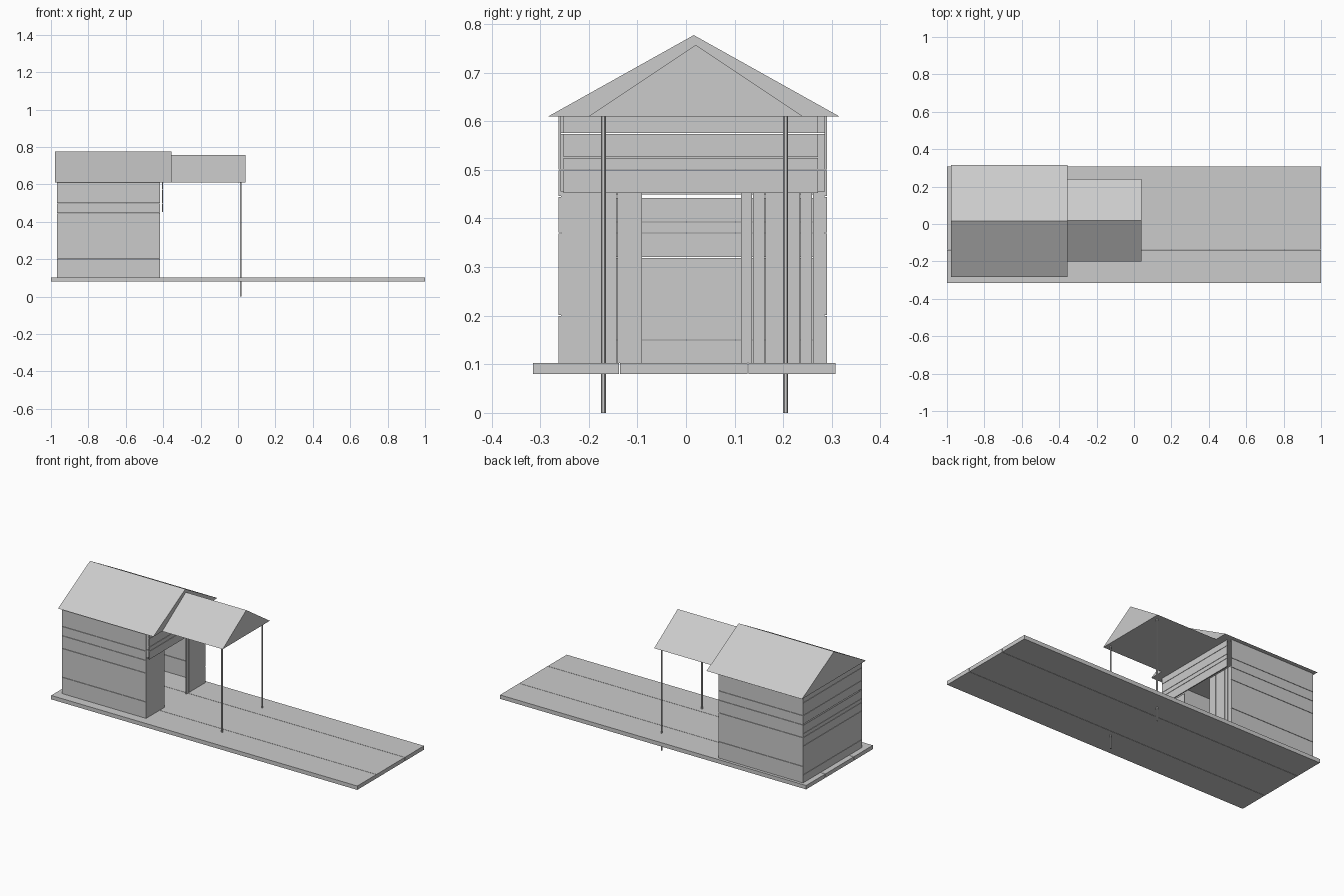
import bpy

if "Cube" in bpy.data.objects:
    bpy.data.objects.remove(bpy.data.objects["Cube"])

GAP = 0.002


def mesh_object(name, verts, faces):
    mesh = bpy.data.meshes.new(name)
    mesh.from_pydata(verts, [], faces)
    mesh.update()
    ob = bpy.data.objects.new(name, mesh)
    bpy.context.collection.objects.link(ob)
    return ob


def box(name, x, y, z):
    verts = [(a, b, c) for a in x for b in y for c in z]
    faces = [(0, 1, 3, 2), (4, 6, 7, 5), (0, 4, 5, 1),
             (2, 3, 7, 6), (0, 2, 6, 4), (1, 5, 7, 3)]
    return mesh_object(name, verts, faces)


def planks(name, x, y, z, axis, cuts):
    """Split a panel into boards along one axis, with fine gaps at the cuts."""
    span = [x, y, z]
    lo, hi = span[axis]
    edges = [lo] + cuts + [hi]
    for i, (a, b) in enumerate(zip(edges, edges[1:])):
        part = list(span)
        part[axis] = (a + (GAP / 2 if i else 0),
                      b - (GAP / 2 if i < len(edges) - 2 else 0))
        box(f"{name}_{i + 1}", *part)


def gable_roof(name, x, y, eave, ridge):
    """Closed triangular prism with its ridge along x."""
    mid = (y[0] + y[1]) / 2
    verts = [(a, b, c) for a in x
             for b, c in ((y[0], eave), (y[1], eave), (mid, ridge))]
    mesh_object(name, verts, [(0, 2, 1), (3, 4, 5), (0, 1, 4, 3),
                              (1, 2, 5, 4), (2, 0, 3, 5)])


FLOOR, EAVE = 0.103, 0.61

# Long boarded deck
planks("deck_board", (-1, 1), (-0.315, 0.307), (0.08, FLOOR), 1, [-0.137, 0.128])

# Side and back walls of horizontal boards
for name, y in (("front_side_wall", (-0.262, -0.257)),
                ("back_side_wall", (0.285, 0.29))):
    planks(name, (-0.968, -0.417), y, (FLOOR, EAVE), 2, [0.2, 0.37, 0.445, 0.5])
for name, z, cuts in (("end_wall_lower", (FLOOR, 0.442), [0.15, 0.32, 0.37, 0.393]),
                      ("end_wall_upper", (0.449, EAVE), [0.5, 0.575])):
    planks(name, (-0.968, -0.963), (-0.257, 0.285), z, 2, cuts)

# Entrance wall: vertical boards on either side of the doorway
planks("entrance_left_board", (-0.422, -0.417), (-0.257, -0.09),
       (FLOOR, 0.455), 1, [-0.142])
planks("entrance_right_board", (-0.422, -0.417), (0.113, 0.285),
       (FLOOR, 0.455), 1, [0.137, 0.162, 0.235, 0.26])

# Boarded panel above the doorway
planks("lintel_board", (-0.407, -0.401), (-0.252, 0.271), (0.452, EAVE), 2,
       [0.5, 0.525, 0.575])

# Roofs
gable_roof("house_roof", (-0.978, -0.355), (-0.283, 0.315), EAVE, 0.777)
gable_roof("porch_roof", (-0.355, 0.04), (-0.2, 0.24), EAVE, 0.757)

# Porch posts reaching the ground through the deck
for name, y in (("porch_post_front", -0.17), ("porch_post_back", 0.205)):
    bpy.ops.mesh.primitive_cylinder_add(vertices=12, radius=0.005, depth=EAVE + 0.005,
                                        location=(0.015, y, (EAVE + 0.005) / 2))
    bpy.context.object.name = name
    bpy.ops.object.shade_smooth_by_angle()
